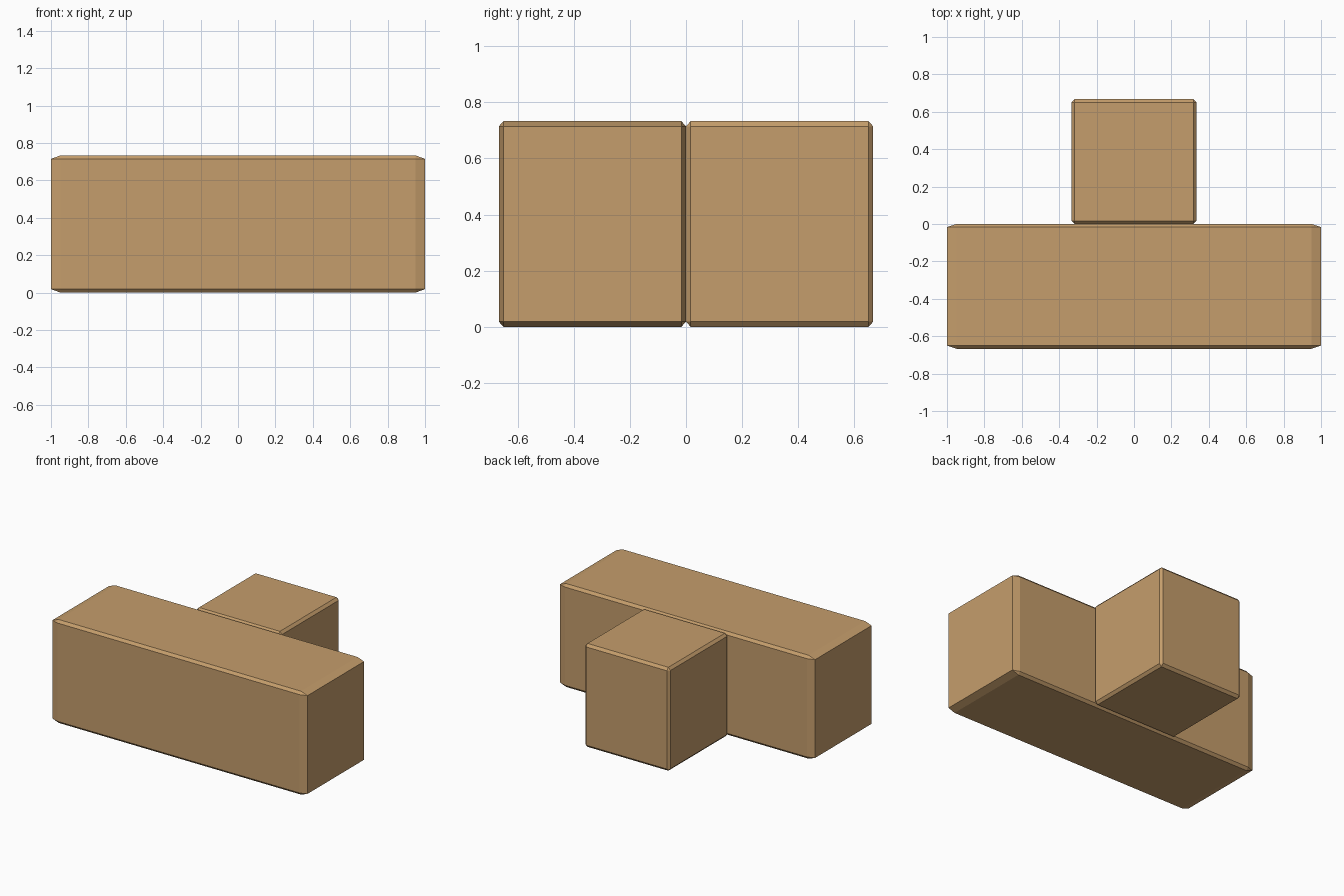
import bpy
import bmesh

if "Cube" in bpy.data.objects:
    bpy.data.objects.remove(bpy.data.objects["Cube"])

wood = bpy.data.materials.new("wood")
wood.diffuse_color = (0.56, 0.34, 0.15, 1)
wood.use_nodes = True
wood.node_tree.nodes["Principled BSDF"].inputs["Base Color"].default_value = wood.diffuse_color

DEPTH = 0.667
HEIGHT = 0.733


def block(name, size, centre):
    # Unit cube chamfered first, then stretched, so the chamfer scales with it
    bm = bmesh.new()
    bmesh.ops.create_cube(bm, size=1)
    bmesh.ops.bevel(bm, geom=bm.edges[:], offset=0.025, segments=1,
                    affect='EDGES', profile=0.5)
    bmesh.ops.scale(bm, vec=size, verts=bm.verts)
    bmesh.ops.translate(bm, vec=centre, verts=bm.verts)
    bmesh.ops.recalc_face_normals(bm, faces=bm.faces)
    mesh = bpy.data.meshes.new(name)
    bm.to_mesh(mesh)
    bm.free()
    mesh.materials.append(wood)
    obj = bpy.data.objects.new(name, mesh)
    bpy.context.collection.objects.link(obj)
    return obj


# Long bar across the front
block("long_bar", (2, DEPTH, HEIGHT), (0, -DEPTH / 2, HEIGHT / 2))
# Short stem at the middle of the back
block("stem_block", (DEPTH, DEPTH, HEIGHT), (0, DEPTH / 2, HEIGHT / 2))
